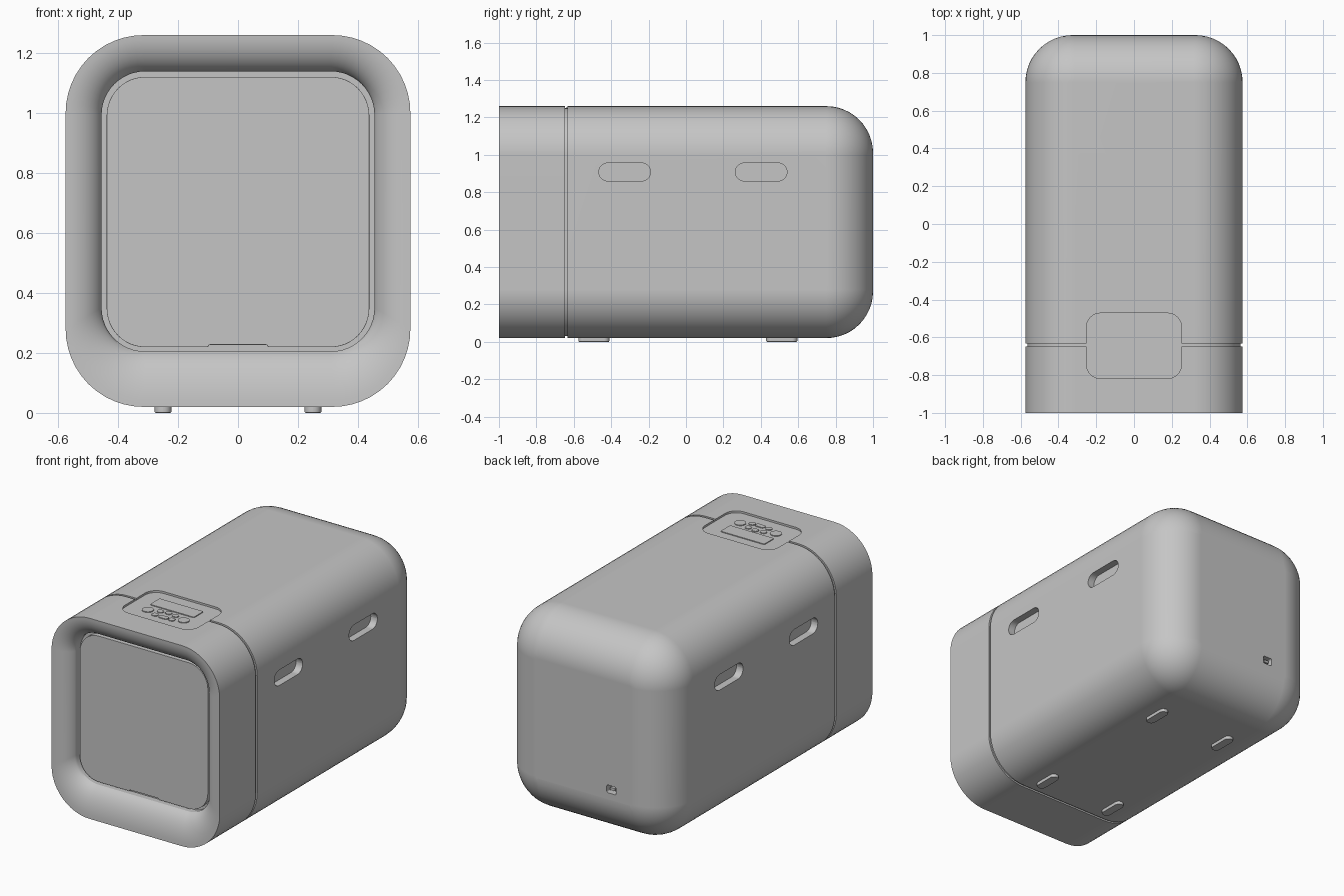
import bpy, bmesh, math

if "Cube" in bpy.data.objects:
    bpy.data.objects.remove(bpy.data.objects["Cube"])

GREY = bpy.data.materials.new("plain grey")
GREY.diffuse_color = (0.56, 0.56, 0.56, 1)
GREY.use_nodes = True
GREY.node_tree.nodes["Principled BSDF"].inputs["Base Color"].default_value = GREY.diffuse_color


def outline(cu, cv, hu, hv, r, n=12):
    """Rounded rectangle as a list of 2D points."""
    pts = []
    for k, (su, sv) in enumerate(((1, 1), (-1, 1), (-1, -1), (1, -1))):
        for i in range(n + 1):
            a = math.pi / 2 * (k + i / n)
            pts.append((cu + su * (hu - r) + r * math.cos(a),
                        cv + sv * (hv - r) + r * math.sin(a)))
    return pts


def loft(name, rings):
    """Closed solid through a list of 3D rings."""
    bm = bmesh.new()
    loops = [[bm.verts.new(p) for p in ring] for ring in rings]
    for a, b in zip(loops, loops[1:]):
        for i in range(len(a)):
            j = (i + 1) % len(a)
            bm.faces.new((a[i], a[j], b[j], b[i]))
    bm.faces.new(loops[0][::-1])
    bm.faces.new(loops[-1])
    bmesh.ops.remove_doubles(bm, verts=bm.verts, dist=1e-5)
    bmesh.ops.recalc_face_normals(bm, faces=bm.faces)
    mesh = bpy.data.meshes.new(name)
    bm.to_mesh(mesh)
    bm.free()
    mesh.materials.append(GREY)
    ob = bpy.data.objects.new(name, mesh)
    bpy.context.collection.objects.link(ob)
    return ob


def place(axis, u, v, w):
    return {"x": (w, u, v), "y": (u, w, v), "z": (u, v, w)}[axis]


def prism(name, axis, cu, cv, hu, hv, r, lo, hi, n=8):
    """Rounded rectangle extruded along an axis from lo to hi."""
    pts = outline(cu, cv, hu, hv, r, n)
    return loft(name, [[place(axis, u, v, w) for u, v in pts] for w in (lo, hi)])


def activate(ob):
    bpy.ops.object.select_all(action="DESELECT")
    ob.select_set(True)
    bpy.context.view_layer.objects.active = ob


def cut(ob, cutter):
    mod = ob.modifiers.new("cut", "BOOLEAN")
    mod.operation, mod.solver, mod.object = "DIFFERENCE", "EXACT", cutter
    activate(ob)
    bpy.ops.object.modifier_apply(modifier=mod.name)
    bpy.data.objects.remove(cutter)


def finish(ob, bevel=0):
    if bevel:
        mod = ob.modifiers.new("bevel", "BEVEL")
        mod.width, mod.segments, mod.limit_method = bevel, 2, "ANGLE"
        activate(ob)
        bpy.ops.object.modifier_apply(modifier=mod.name)
    activate(ob)
    bpy.ops.object.shade_smooth_by_angle(angle=math.radians(30))
    ob.modifiers.new("normals", "WEIGHTED_NORMAL").keep_sharp = True


# Housing: front opening, flared rim, seam groove and rounded back
HX, HZ, CZ, R = 0.575, 0.62, 0.64, 0.26


def ring(y, inset):
    return [(x, y, z) for x, z in outline(0, CZ, HX - inset, HZ - inset, R - inset)]


def rim(y, s):
    return [(x, y, z) for x, z in outline(0, CZ + 0.032 * s, HX - 0.12 * s,
                                          HZ - 0.153 * s, R - 0.115 * s)]


rings = [rim(-0.89, 1)]
T = math.radians(75)
for i in range(10, -1, -1):
    t = T * i / 10
    rings.append(rim(-1 + 0.075 * (1 - math.cos(t)) / (1 - math.cos(T)),
                     math.sin(t) / math.sin(T)))
rings += [ring(-0.648, 0), ring(-0.648, 0.01), ring(-0.633, 0.01), ring(-0.633, 0)]
for i in range(13):
    a = math.pi / 2 * i / 12
    rings.append(ring(0.75 + 0.25 * math.sin(a), 0.25 * (1 - math.cos(a))))
housing = loft("housing", rings)

# Recessed grips on both sides
for side in (-1, 1):
    for y in (-0.328, 0.402):
        cut(housing, prism("grip_cutter", "x", y, 0.908, 0.138, 0.048, 0.0475,
                           *sorted((side * 0.53, side * 0.7))))
# Control panel recess on top and socket at the back
cut(housing, prism("panel_cutter", "z", 0, -0.645, 0.252, 0.173, 0.075, 1.248, 1.4))
cut(housing, prism("socket_cutter", "y", -0.19, 0.334, 0.032, 0.024, 0.01, 0.96, 1.1))
finish(housing)
finish(prism("socket_tongue", "y", -0.19, 0.334, 0.016, 0.008, 0.003, 0.95, 0.99))

# Front door with a finger notch along its lower edge
door = prism("door", "y", 0, 0.67, 0.438, 0.451, 0.13, -0.92, -0.88, 12)
cut(door, prism("notch_cutter", "y", 0, 0.219, 0.1, 0.008, 0.007, -1, -0.895))
finish(door, 0.004)

# Display and buttons in the control panel
PZ = 1.247
finish(prism("display", "z", -0.003, -0.594, 0.15, 0.047, 0.008, PZ, PZ + 0.006))
for x in (-0.124, 0.121):
    finish(prism("round_button", "z", x, -0.703, 0.033, 0.033, 0.0328, PZ, PZ + 0.006))
for x, y in ((-0.054, -0.68), (-0.003, -0.672), (0.05, -0.68),
             (-0.054, -0.733), (0.06, -0.733)):
    finish(prism("small_button", "z", x, y, 0.02, 0.018, 0.0175, PZ, PZ + 0.006, 5))
finish(prism("wide_button", "z", 0.006, -0.735, 0.03, 0.016, 0.012, PZ, PZ + 0.006, 5))

# Feet
for x in (-0.25, 0.25):
    for y in (-0.493, 0.512):
        finish(prism("foot", "z", x, y, 0.028, 0.083, 0.0275, 0, 0.03), 0.004)
